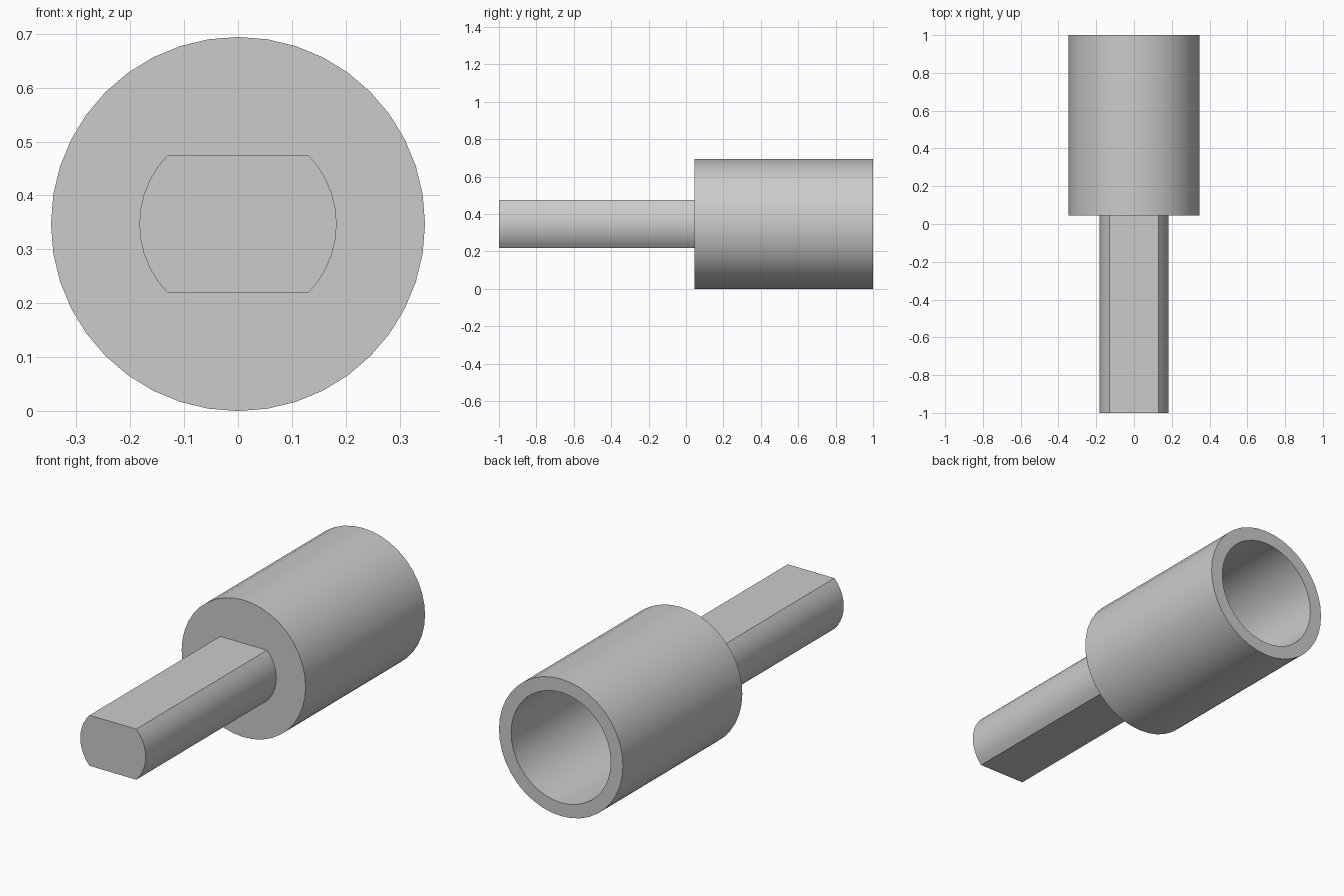
import bpy, bmesh, math
from mathutils import Matrix, Vector

RADIUS, BORE, SIDES = 0.347, 0.279, 40
SHAFT_RADIUS, FLAT = 0.183, 0.128
FRONT, SHOULDER, FLOOR, BACK = -1.0, 0.045, 0.17, 1.0

cube = bpy.data.objects.get("Cube")
if cube:
    bpy.data.objects.remove(cube)

grey = bpy.data.materials.new("plain grey")
grey.use_nodes = True
colour = (0.6, 0.6, 0.6, 1)
grey.diffuse_color = colour
grey.node_tree.nodes["Principled BSDF"].inputs["Base Color"].default_value = colour


def finish(bm, name):
    """Turn a bmesh into a smooth-shaded object with sharp rims."""
    bmesh.ops.recalc_face_normals(bm, faces=bm.faces)
    mesh = bpy.data.meshes.new(name)
    bm.to_mesh(mesh)
    bm.free()
    mesh.materials.append(grey)
    obj = bpy.data.objects.new(name, mesh)
    bpy.context.collection.objects.link(obj)
    bpy.ops.object.select_all(action="DESELECT")
    obj.select_set(True)
    bpy.context.view_layer.objects.active = obj
    bpy.ops.object.shade_smooth_by_angle(angle=math.radians(30))
    return obj


# Hollow socket: wall profile turned around the long axis
bm = bmesh.new()
profile = [(0, SHOULDER), (RADIUS, SHOULDER), (RADIUS, BACK),
           (BORE, BACK), (BORE, FLOOR), (0, FLOOR)]
verts = [bm.verts.new((0, y, RADIUS + r)) for r, y in profile]
edges = [bm.edges.new(pair) for pair in zip(verts, verts[1:])]
bmesh.ops.spin(bm, geom=verts + edges, cent=(0, 0, RADIUS), axis=(0, 1, 0),
               angle=math.tau, steps=SIDES, use_duplicate=False)
bmesh.ops.remove_doubles(bm, verts=bm.verts, dist=0.0001)
finish(bm, "socket")

# Shaft: round bar with a flat cut along the top and the bottom
bm = bmesh.new()
limit = math.asin(FLAT / SHAFT_RADIUS)
steps = 10
arc = [-limit + 2 * limit * i / steps for i in range(steps + 1)]
angles = arc + [a + math.pi for a in arc]
face = bm.faces.new([bm.verts.new((SHAFT_RADIUS * math.cos(a), FRONT,
                                   RADIUS + SHAFT_RADIUS * math.sin(a)))
                     for a in angles])
new = bmesh.ops.extrude_face_region(bm, geom=[face], use_keep_orig=True)["geom"]
bmesh.ops.translate(bm, vec=(0, SHOULDER - FRONT, 0),
                    verts=[v for v in new if isinstance(v, bmesh.types.BMVert)])
finish(bm, "double_flat_shaft")
